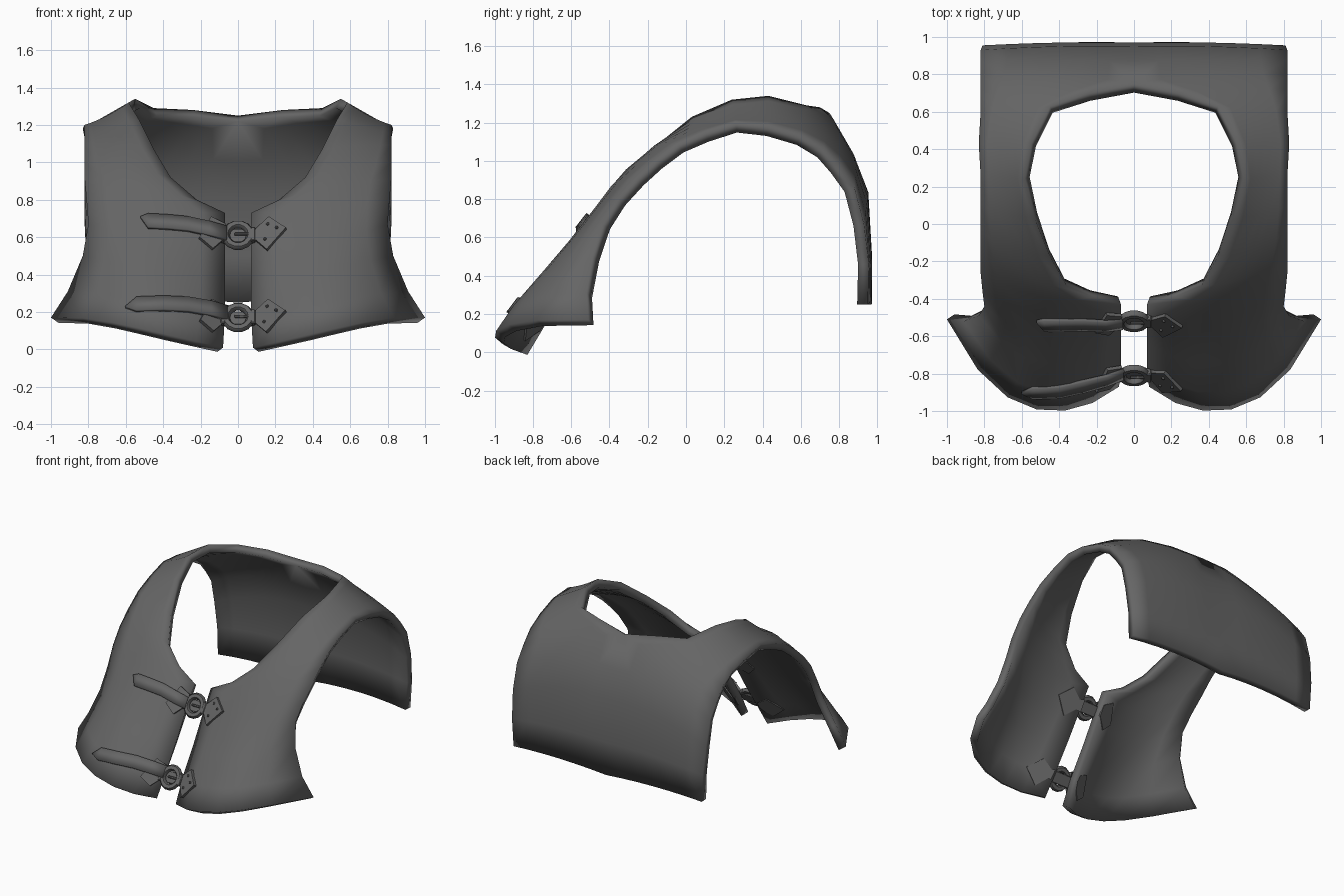
import bpy
import bmesh
from math import radians
from mathutils import Vector, Matrix
from mathutils.bvhtree import BVHTree

default = bpy.data.objects.get("Cube")
if default:
    bpy.data.objects.remove(default, do_unlink=True)

leather = bpy.data.materials.new("dark grey leather")
leather.use_nodes = True
GREY = (0.13, 0.13, 0.13, 1)
leather.diffuse_color = GREY
leather.node_tree.nodes["Principled BSDF"].inputs["Base Color"].default_value = GREY


def make_object(name, bm, smooth=True):
    """Turn a bmesh into a named, coloured object."""
    mesh = bpy.data.meshes.new(name)
    bm.to_mesh(mesh)
    bm.free()
    obj = bpy.data.objects.new(name, mesh)
    bpy.context.collection.objects.link(obj)
    mesh.materials.append(leather)
    bpy.ops.object.select_all(action="DESELECT")
    obj.select_set(True)
    bpy.context.view_layer.objects.active = obj
    if smooth:
        bpy.ops.object.shade_smooth_by_angle(angle=radians(40))
    return obj


def thicken(obj, thickness, offset):
    solid = obj.modifiers.new("thickness", "SOLIDIFY")
    solid.thickness = thickness
    solid.offset = offset
    solid.use_even_offset = True


# Three guide curves from the front hem, over the shoulder, to the back hem
opening_edge = [
    (.08, -.87, .01), (.07, -.77, .18), (.07, -.64, .38), (.07, -.54, .55),
    (.07, -.43, .73), (.22, -.39, .8), (.36, -.33, .92), (.45, -.17, 1.07),
    (.53, .03, 1.23), (.585, .24, 1.32), (.55, .43, 1.34), (.45, .63, 1.29),
    (.24, .7, 1.28), (0, .75, 1.25), (0, .87, 1.03), (0, .95, .83),
    (0, .97, .5), (0, .97, .25)]
panel_middle = [
    (.52, -.95, .1), (.48, -.87, .24), (.46, -.73, .42), (.45, -.61, .58),
    (.45, -.48, .75), (.5, -.39, .87), (.58, -.29, .97), (.64, -.14, 1.09),
    (.68, .05, 1.19), (.7, .25, 1.25), (.69, .43, 1.26), (.64, .61, 1.22),
    (.53, .72, 1.18), (.42, .8, 1.13), (.4, .88, 1.01), (.4, .95, .81),
    (.4, .97, .5), (.4, .97, .27)]
armhole_edge = [
    (1, -.51, .17), (.91, -.52, .31), (.83, -.49, .5), (.8, -.44, .67),
    (.81, -.36, .8), (.82, -.26, .91), (.82, -.16, 1), (.82, -.04, 1.09),
    (.82, .1, 1.15), (.82, .26, 1.2), (.83, .43, 1.18), (.82, .6, 1.13),
    (.82, .72, 1.06), (.82, .8, .97), (.82, .88, .86), (.82, .93, .67),
    (.81, .955, .46), (.8, .95, .25)]

# Vest: half sheet swept through the guides, mirrored and thickened inward
COLUMNS = 6
bm = bmesh.new()
rows = []
for i, (a, b, c) in enumerate(zip(opening_edge, panel_middle, armhole_edge)):
    a, b, c = Vector(a), Vector(b), Vector(c)
    flare = Vector((0, -1, 0.3)) * max(0, 0.07 - 0.022 * i)
    row = []
    for j in range(COLUMNS + 1):
        t = j / COLUMNS
        p = a * (1 - t) * (1 - 2 * t) + b * 4 * t * (1 - t) + c * t * (2 * t - 1)
        row.append(bm.verts.new(p + flare * 9.5 * t ** 3 * (1 - t)))
    rows.append(row)
for low, high in zip(rows, rows[1:]):
    for j in range(COLUMNS):
        bm.faces.new((low[j], low[j + 1], high[j + 1], high[j]))
bm.normal_update()
surface = BVHTree.FromBMesh(bm)
vest = make_object("vest", bm)
mirror = vest.modifiers.new("mirror", "MIRROR")
mirror.merge_threshold = 0.001
thicken(vest, 0.056, -1)


def on_front(x, z, lift):
    """Point on the front panel at x and z, lifted along the surface normal."""
    side = -1 if x < 0 else 1
    ray_x = max(abs(x), 0.09)
    hit, normal, _, _ = surface.ray_cast(Vector((ray_x, -3, z)), Vector((0, 1, 0)))
    p = hit + normal * lift
    return Vector((side * (p.x + abs(x) - ray_x), p.y, p.z))


def plate(name, outline, lift, thickness):
    """Flat leather patch laid on the panel."""
    bm = bmesh.new()
    bm.faces.new([bm.verts.new(on_front(x, z, lift)) for x, z in outline])
    thicken(make_object(name, bm, False), thickness, 0)


def strap(name, path, half_width, lift):
    """Pointed strip following the panel along a path of (x, z, bow) points."""
    bm = bmesh.new()
    pairs = [[bm.verts.new(on_front(x, z + s * half_width, lift + bow)) for s in (-1, 1)]
             for x, z, bow in path[:-1]]
    for (a, b), (c, d) in zip(pairs, pairs[1:]):
        bm.faces.new((a, b, d, c))
    x, z, bow = path[-1]
    tip = bm.verts.new(on_front(x, z, lift + bow))
    bm.faces.new((pairs[-1][0], pairs[-1][1], tip))
    thicken(make_object(name, bm), 0.02, 0)


def buckle(name, centre):
    """Rounded ring with prong, side loops and backing tongue, on the slope."""
    tilt = Matrix.Translation(centre) @ Matrix.Rotation(radians(58), 4, "X")
    bpy.ops.mesh.primitive_torus_add(major_segments=14, minor_segments=6,
                                     major_radius=0.066, minor_radius=0.023)
    ring = bpy.context.object
    ring.name = name + "_ring"
    ring.matrix_world = tilt @ Matrix.Diagonal((1, 1.05, 0.9, 1))
    ring.data.materials.append(leather)
    bpy.ops.object.shade_smooth_by_angle(angle=radians(60))
    bars = {"prong": ((.02, 0, .012), (.08, .016, .016)),
            "tongue": ((0, 0, -.012), (.17, .085, .02)),
            "left_loop": ((.08, 0, .002), (.025, .085, .035)),
            "right_loop": ((-.08, 0, .002), (.025, .085, .035))}
    for part, (place, size) in bars.items():
        bm = bmesh.new()
        bmesh.ops.create_cube(bm, size=1)
        bmesh.ops.scale(bm, vec=size, verts=bm.verts)
        bmesh.ops.translate(bm, vec=place, verts=bm.verts)
        bmesh.ops.bevel(bm, geom=bm.edges[:], offset=0.005, segments=1, affect="EDGES")
        bm.transform(tilt)
        make_object(name + "_" + part, bm)


def rivet(name, x, z):
    bm = bmesh.new()
    bmesh.ops.create_uvsphere(bm, u_segments=8, v_segments=4, radius=0.009)
    bmesh.ops.translate(bm, vec=on_front(x, z, 0.02), verts=bm.verts)
    make_object(name, bm)


# Two fastenings: ring, pointed strap, riveted anchor patches on both faces
anchor = [(.06, -.045), (.1, -.035), (.16, -.085), (.26, .03), (.17, .09), (.1, .025), (.06, .035)]
keeper = [(-.07, -.02), (-.14, -.08), (-.21, -.02), (-.15, .09), (-.07, .05)]
rivets = [(.15, -.03), (.21, .03), (.165, .05)]
strap_paths = {
    "upper": [(-.07, .605, .02), (-.16, .63, .02), (-.27, .662, .005), (-.38, .675, 0),
              (-.48, .68, 0), (-.52, .70, 0)],
    "lower": [(-.07, .18, .02), (-.16, .205, .02), (-.27, .232, .005), (-.4, .24, 0),
              (-.54, .235, 0), (-.6, .22, 0)]}
centres = {"upper": Vector((0, -.52, .61)), "lower": Vector((0, -.81, .17))}

for level, centre in centres.items():
    buckle(level + "_buckle", centre)
    strap(level + "_strap", strap_paths[level], 0.036, 0.01)
    for name, shape in (("anchor", anchor), ("keeper", keeper)):
        outline = [(x, centre.z + z) for x, z in shape]
        plate(level + "_" + name, outline, 0.012, 0.02)
        plate(level + "_inner_" + name, outline, -0.058, 0.012)
    for number, (x, z) in enumerate(rivets):
        rivet(level + "_rivet_" + str(number + 1), x, centre.z + z)
